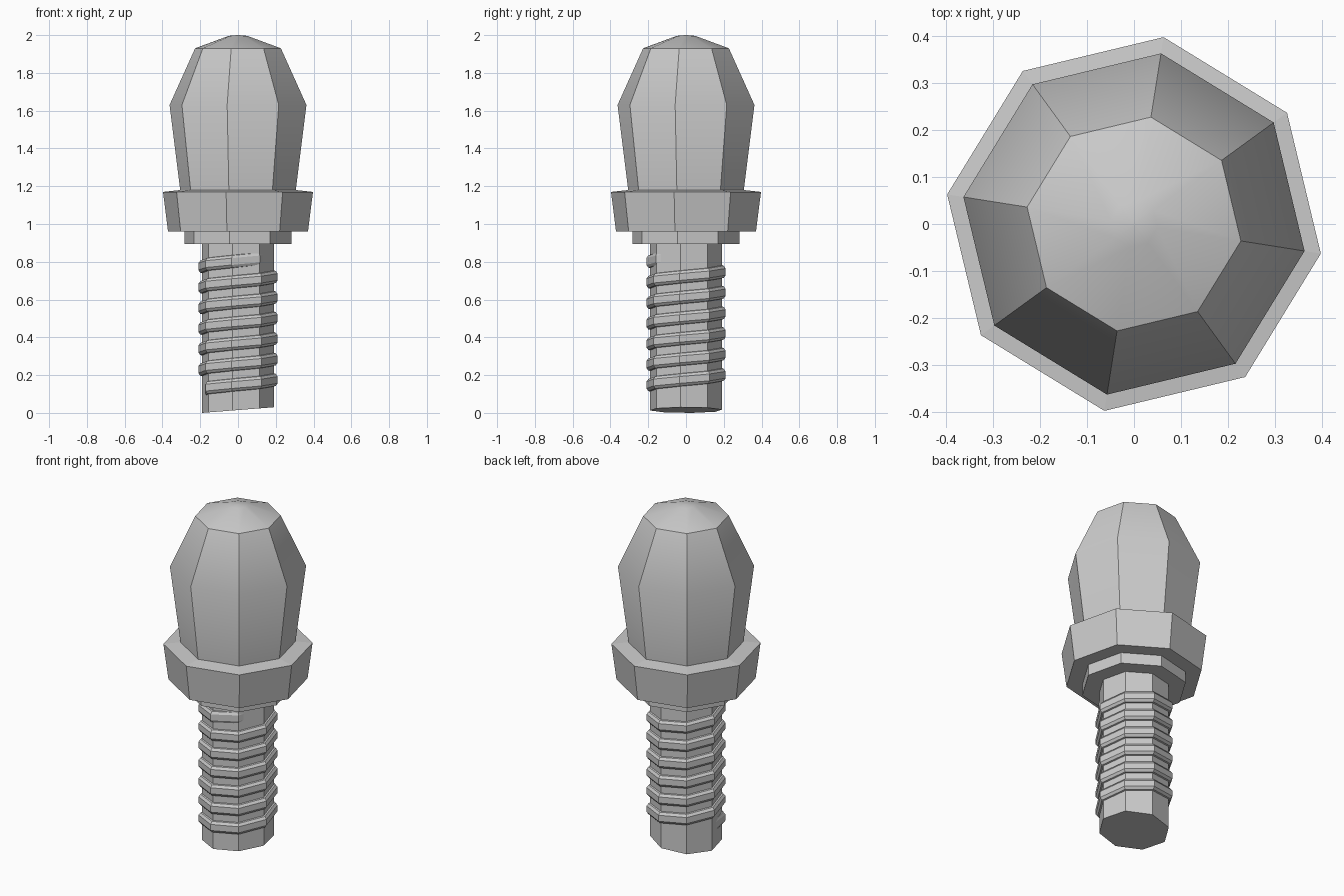
import bpy, bmesh, math

cube = bpy.data.objects.get("Cube")
if cube:
    bpy.data.objects.remove(cube, do_unlink=True)

SIDES = 8
STEP = math.tau / SIDES
PHASE = math.radians(-9)      # every octagon shares this corner angle

metal = bpy.data.materials.new("plain grey")
metal.use_nodes = True
grey = (0.6, 0.6, 0.6, 1)
metal.diffuse_color = grey
metal.node_tree.nodes["Principled BSDF"].inputs["Base Color"].default_value = grey


def polar(r, a, z):
    return (r * math.cos(a), r * math.sin(a), z)


def finish(bm, name):
    bmesh.ops.recalc_face_normals(bm, faces=bm.faces)
    mesh = bpy.data.meshes.new(name)
    bm.to_mesh(mesh)
    bm.free()
    mesh.materials.append(metal)
    ob = bpy.data.objects.new(name, mesh)
    bpy.context.collection.objects.link(ob)
    return ob


def lathe(name, profile):
    """Octagonal solid from (radius, z) rows, bottom to top, capped at both ends."""
    bm = bmesh.new()
    rings = [[bm.verts.new(polar(r, PHASE + i * STEP, z)) for i in range(SIDES)]
             for r, z in profile]
    for lo, hi in zip(rings, rings[1:]):
        for i in range(SIDES):
            j = (i + 1) % SIDES
            bm.faces.new((lo[i], lo[j], hi[j], hi[i]))
    bm.faces.new(rings[0])
    bm.faces.new(rings[-1])
    return finish(bm, name)


# Faceted head with a softly shaded dome
head = lathe("head", [(0.31, 1.17), (0.31, 1.18), (0.367, 1.63), (0.23, 1.93),
                      (0.05, 1.996), (0.005, 2.0)])
bpy.ops.object.select_all(action='DESELECT')
head.select_set(True)
bpy.context.view_layer.objects.active = head
bpy.ops.object.shade_smooth_by_angle(angle=math.radians(30))

# Flange and the collar beneath it
lathe("flange", [(0.375, 0.96), (0.402, 1.17), (0.31, 1.18)])
lathe("collar", [(0.287, 0.895), (0.287, 0.965)])

# Shaft with a slightly slanted foot
shaft = lathe("shaft", [(0.193, 0.0), (0.193, 0.9)])
for v in shaft.data.vertices:
    if v.co.z < 0.1:
        v.co.z = 0.015 + 0.015 * v.co.x / 0.1906

# Right-handed thread swept around the shaft, fading in and out
PITCH, COUNT = 0.109, 52
section = [(0.180, -0.037), (0.202, -0.032), (0.213, -0.018),
           (0.213, 0.018), (0.202, 0.032), (0.180, 0.037)]
bm = bmesh.new()
rows = []
for k in range(COUNT + 1):
    fade = min(1, k / 1, (COUNT - k) / 2)
    a = PHASE + math.pi + k * STEP
    z = 0.12 + k * PITCH / SIDES
    rows.append([bm.verts.new(polar(0.18 + (r - 0.18) * fade, a, z + dz))
                 for r, dz in section])
n = len(section)
for lo, hi in zip(rows, rows[1:]):
    for i in range(n):
        j = (i + 1) % n
        bm.faces.new((lo[i], hi[i], hi[j], lo[j]))
finish(bm, "thread")
